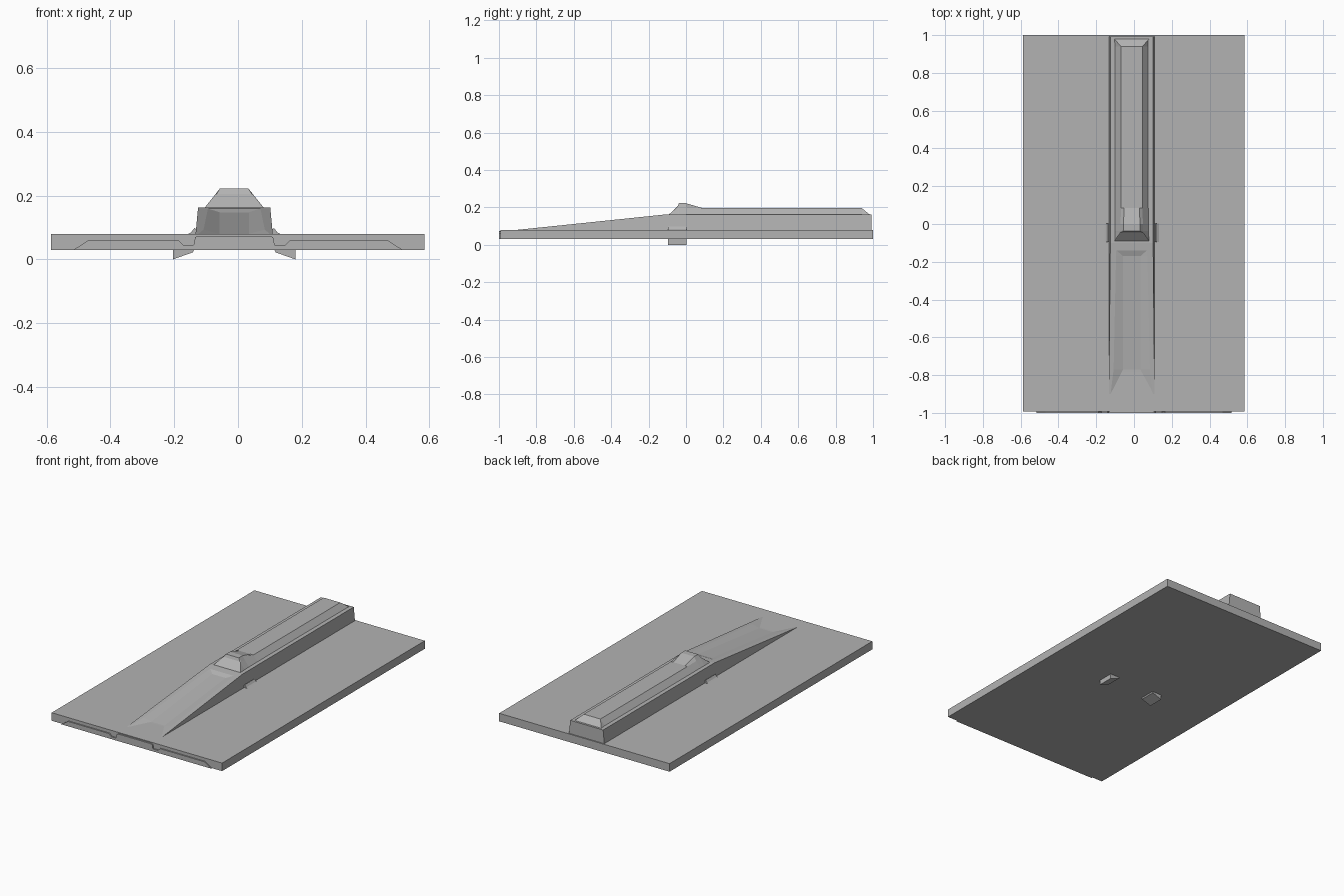
import bpy, bmesh

if "Cube" in bpy.data.objects:
    bpy.data.objects.remove(bpy.data.objects["Cube"])

CX = -0.012  # centre line of the ridge

grey = bpy.data.materials.new("mid_grey")
grey.diffuse_color = (0.45, 0.45, 0.45, 1)
grey.use_nodes = True
grey.node_tree.nodes["Principled BSDF"].inputs["Base Color"].default_value = grey.diffuse_color


def make_object(name, bm):
    bmesh.ops.recalc_face_normals(bm, faces=bm.faces)
    mesh = bpy.data.meshes.new(name)
    bm.to_mesh(mesh)
    bm.free()
    mesh.materials.append(grey)
    obj = bpy.data.objects.new(name, mesh)
    bpy.context.collection.objects.link(obj)
    return obj


def loft(name, stations):
    """stations: (y, half section as (half_width, z) from outer base to top)."""
    bm = bmesh.new()
    rings = []
    for y, half in stations:
        pts = [(CX - w, z) for w, z in half] + [(CX + w, z) for w, z in reversed(half)]
        rings.append([bm.verts.new((x, y, z)) for x, z in pts])
    n = len(rings[0])
    for a, b in zip(rings, rings[1:]):
        for i in range(n):
            j = (i + 1) % n
            bm.faces.new((a[i], a[j], b[j], b[i]))
    bm.faces.new(rings[0])
    bm.faces.new(rings[-1])
    return make_object(name, bm)


def extrude_profile(name, pts, y0, y1):
    bm = bmesh.new()
    a = [bm.verts.new((x, y0, z)) for x, z in pts]
    b = [bm.verts.new((x, y1, z)) for x, z in pts]
    bm.faces.new(a)
    bm.faces.new(b)
    for i in range(len(pts)):
        j = (i + 1) % len(pts)
        bm.faces.new((a[i], a[j], b[j], b[i]))
    return make_object(name, bm)


# flat base slab
extrude_profile("base_slab", [(-0.587, 0.03), (0.585, 0.03), (0.585, 0.08), (-0.587, 0.08)],
                -0.992, 1.0)

# thin stepped trim on the front edge
trim = [(0.516, 0.03), (0.469, 0.06), (0.175, 0.06), (0.16, 0.045), (0.127, 0.045),
        (0.122, 0.07), (0.11, 0.074)]
extrude_profile("front_trim",
                [(-x if x > 0.3 else CX - x, z) for x, z in trim]
                + [(x if x > 0.3 else CX + x, z) for x, z in reversed(trim)], -1.0, -0.98)


# ridge body with a long ramp and a shallow channel down its front
def ridge_section(z, rim, floor, depth):
    side = 0.121 - 0.008 * max(0, z - 0.08) / 0.085
    return [(0.122, 0.07), (0.121, min(z, 0.08)), (side, z), (rim, z), (floor, z - depth)]


def ramp(y):
    return 0.163 - 0.104 * (-0.1 - y)


loft("ridge_body", [
    (-0.9, ridge_section(0.08, 0.112, 0.105, 0.003)),
    (-0.77, ridge_section(ramp(-0.77), 0.096, 0.046, 0.013)),
    (-0.17, ridge_section(ramp(-0.17), 0.083, 0.046, 0.008)),
    (-0.14, ridge_section(ramp(-0.14), 0.082, 0.08, 0.0)),
    (-0.1, ridge_section(0.163, 0.082, 0.08, 0.0)),
    (0.993, ridge_section(0.163, 0.082, 0.08, 0.0)),
])

# bevelled cap on the ridge, with a raised nose at the front
flat_end = [(0.092, 0.158), (0.092, 0.163), (0.088, 0.163)]
loft("ridge_cap", [
    (-0.09, flat_end),
    (-0.045, [(0.092, 0.158), (0.06, 0.203), (0.055, 0.205)]),
    (-0.038, [(0.092, 0.158), (0.06, 0.203), (0.045, 0.222)]),
    (0.0, [(0.092, 0.158), (0.059, 0.198), (0.044, 0.222)]),
    (0.085, [(0.092, 0.158), (0.057, 0.196), (0.04, 0.197)]),
    (0.94, [(0.092, 0.158), (0.057, 0.196), (0.04, 0.196)]),
    (0.98, flat_end),
])

# side clips: sloping lugs above the slab and hooked feet below it
lug = [(0.11, 0.09), (0.125, 0.098), (0.135, 0.085), (0.144, 0.08), (0.144, 0.06), (0.11, 0.06)]
foot = [(0.126, 0.04), (0.192, 0.04), (0.192, 0.0), (0.13, 0.022), (0.126, 0.03)]
for side, label in ((-1, "left"), (1, "right")):
    for part, pts in (("lug", lug), ("foot", foot)):
        extrude_profile("clip_%s_%s" % (part, label),
                        [(CX + side * x, z) for x, z in pts], -0.095, 0.003)
